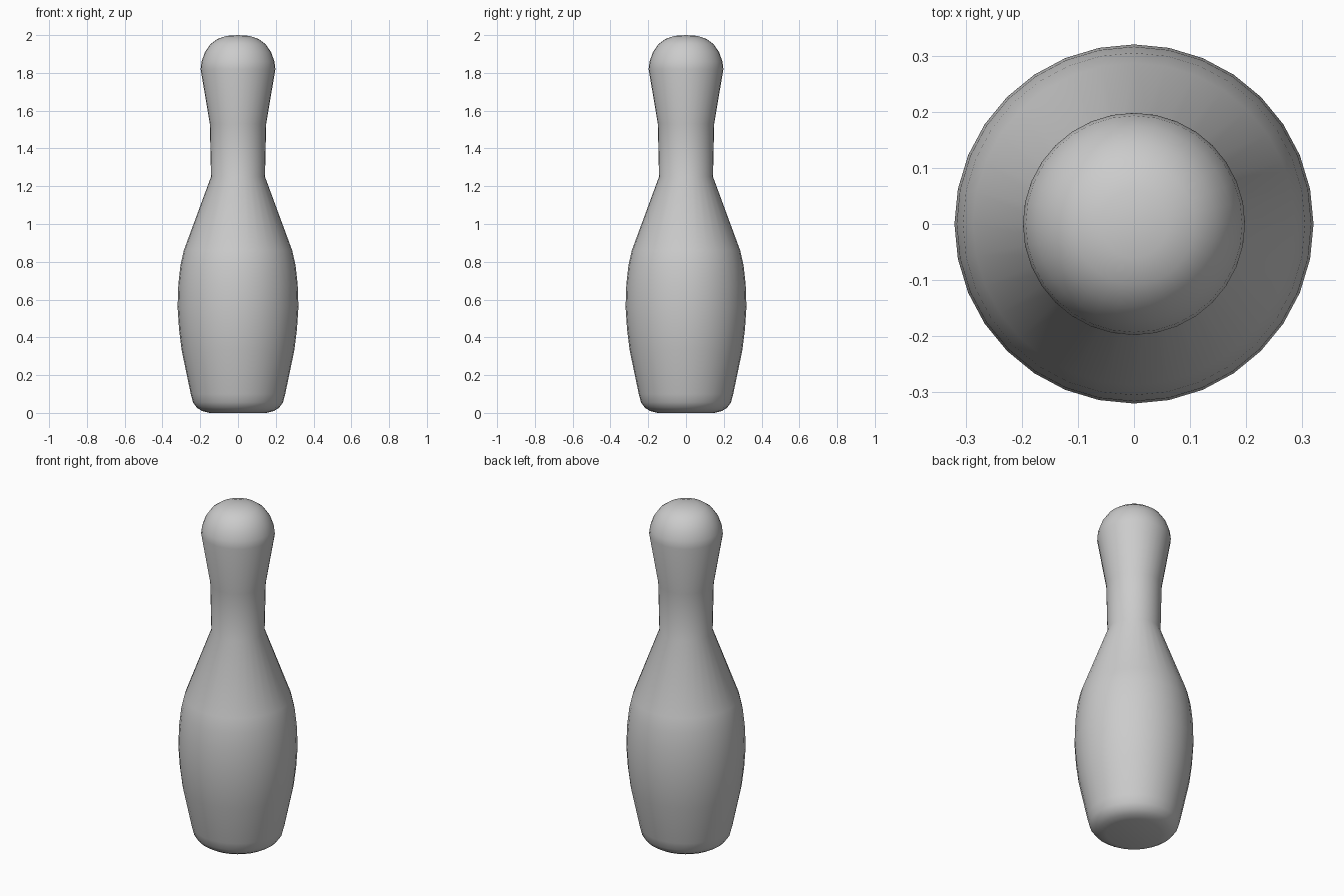
import bpy, bmesh
from math import pi
from mathutils import Vector

if "Cube" in bpy.data.objects:
    bpy.data.objects.remove(bpy.data.objects["Cube"])

# Half profile of the pin (radius, height), from base centre to crown
PROFILE = [
    (0, 0), (0.15, 0), (0.19, 0.01), (0.217, 0.027), (0.238, 0.055), (0.25, 0.1),
    (0.298, 0.33), (0.312, 0.44), (0.32, 0.56), (0.316, 0.68), (0.305, 0.78), (0.287, 0.86),
    (0.143, 1.25), (0.149, 1.53),
    (0.198, 1.82), (0.193, 1.86), (0.175, 1.91), (0.145, 1.953), (0.108, 1.98),
    (0.06, 1.996), (0, 2.0),
]

# Lathe the profile around z with 32 sides
bm = bmesh.new()
verts = [bm.verts.new((r, 0, z)) for r, z in PROFILE]
edges = [bm.edges.new(pair) for pair in zip(verts, verts[1:])]
bmesh.ops.spin(bm, geom=verts + edges, cent=(0, 0, 0), axis=(0, 0, 1),
               angle=2 * pi, steps=32)
bmesh.ops.remove_doubles(bm, verts=bm.verts, dist=0.0005)
bmesh.ops.recalc_face_normals(bm, faces=bm.faces)
for face in bm.faces:
    face.smooth = True

mesh = bpy.data.meshes.new("bowling_pin")
bm.to_mesh(mesh)
bm.free()
pin = bpy.data.objects.new("bowling_pin", mesh)
bpy.context.collection.objects.link(pin)
